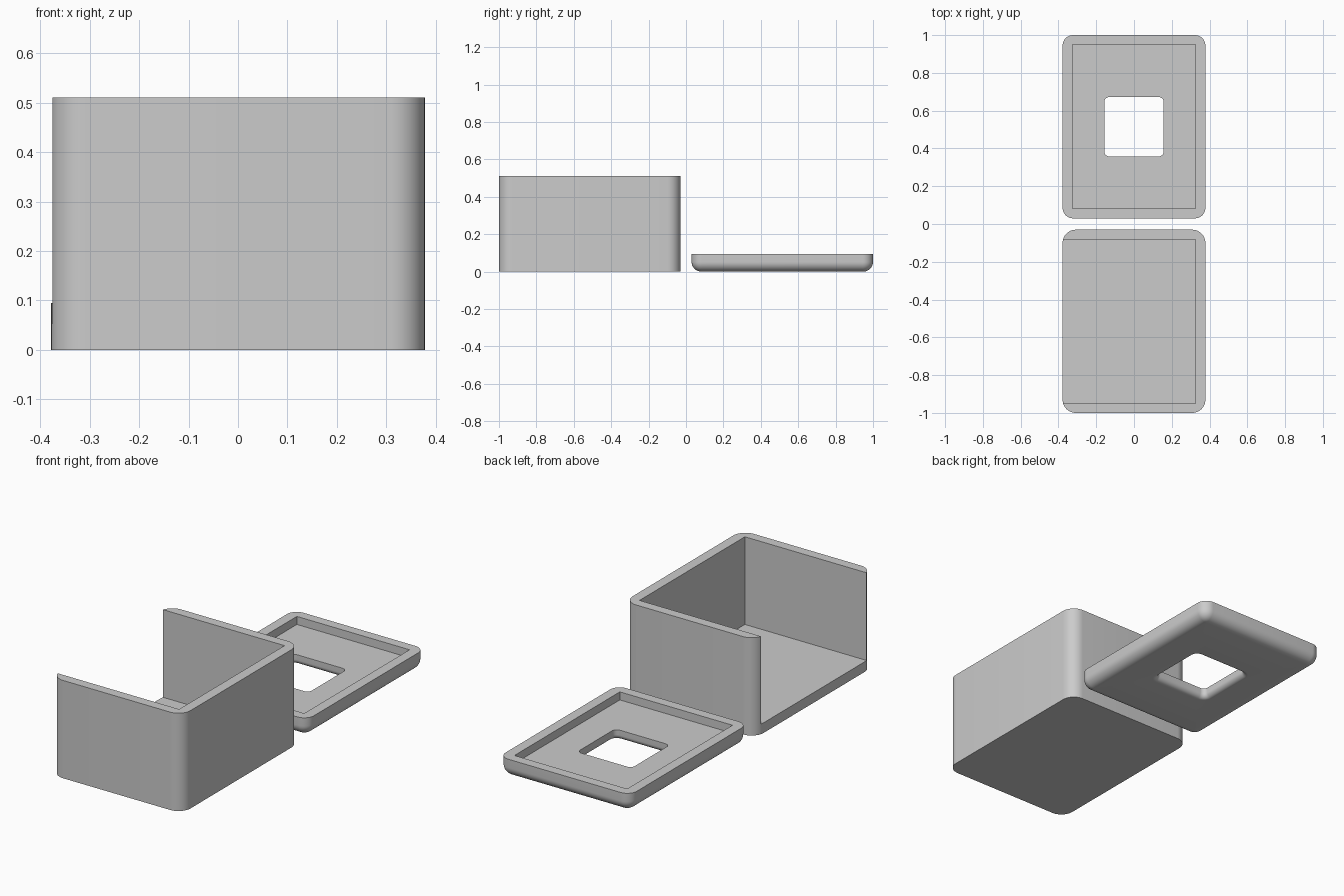
import bpy, bmesh, math
from mathutils import Vector

if "Cube" in bpy.data.objects:
    bpy.data.objects.remove(bpy.data.objects["Cube"])

grey = bpy.data.materials.new("plain_grey")
grey.use_nodes = True
grey.diffuse_color = (0.6, 0.6, 0.6, 1)
grey.node_tree.nodes["Principled BSDF"].inputs["Base Color"].default_value = (0.6, 0.6, 0.6, 1)

HALF_X, HALF_Y = 0.378, 0.485   # outer half size of box and lid
WALL = 0.053
HEIGHT = 0.51
LID_HEIGHT = 0.095
CENTRE = 0.515                  # distance of each part's centre from y = 0
STEPS = 10


def rounded_ring(hx, hy, r, z):
    """Points of a rounded rectangle, counter-clockwise."""
    pts = []
    for i, (sx, sy) in enumerate([(1, 1), (-1, 1), (-1, -1), (1, -1)]):
        for k in range(STEPS + 1):
            a = math.pi / 2 * (i + k / STEPS)
            pts.append(Vector((sx * (hx - r) + r * math.cos(a),
                               sy * (hy - r) + r * math.sin(a), z)))
    return pts


def loft(name, rings, y, closed):
    """Skin between rings; either join the last to the first or cap the ends."""
    bm = bmesh.new()
    loops = [[bm.verts.new(p) for p in ring] for ring in rings]
    n = len(loops[0])
    pairs = list(zip(loops, loops[1:]))
    if closed:
        pairs.append((loops[-1], loops[0]))
    else:
        bm.faces.new(loops[0])
        bm.faces.new(loops[-1])
    for a, b in pairs:
        for i in range(n):
            j = (i + 1) % n
            bm.faces.new((a[i], a[j], b[j], b[i]))
    bmesh.ops.remove_doubles(bm, verts=bm.verts, dist=1e-5)
    bmesh.ops.recalc_face_normals(bm, faces=bm.faces)
    mesh = bpy.data.meshes.new(name)
    bm.to_mesh(mesh)
    bm.free()
    mesh.materials.append(grey)
    obj = bpy.data.objects.new(name, mesh)
    obj.location.y = y
    bpy.context.collection.objects.link(obj)
    return obj


def select(obj):
    bpy.ops.object.select_all(action='DESELECT')
    obj.select_set(True)
    bpy.context.view_layer.objects.active = obj


# Box: rounded block, hollowed and left open at the top and the -x side
box = loft("box_body", [rounded_ring(HALF_X, HALF_Y, 0.07, z) for z in (0, HEIGHT)],
           -CENTRE, False)
bpy.ops.mesh.primitive_cube_add(size=1, location=(HALF_X - WALL - 0.5, -CENTRE, WALL + 0.5))
cutter = bpy.context.object
cutter.name = "box_cutter"
cutter.hide_render = True
cutter.scale = (1, 2 * (HALF_Y - WALL + 0.002), 1)
cut = box.modifiers.new("hollow", 'BOOLEAN')
cut.operation, cut.solver, cut.object = 'DIFFERENCE', 'EXACT', cutter
select(box)
bpy.ops.object.modifier_apply(modifier=cut.name)
bpy.data.objects.remove(cutter)

# Lid: tray with a rounded underside and a filleted square window
quarter = [math.pi / 2 * k / STEPS for k in range(STEPS + 1)]
R, HOLE, FILLET = 0.052, 0.157, 0.027
rings = []
for a in quarter:
    inset = R * (1 - math.sin(a))
    rings.append(rounded_ring(HALF_X - inset, HALF_Y - inset, 0.055 - inset,
                              R * (1 - math.cos(a))))
rings.append(rounded_ring(HALF_X, HALF_Y, 0.055, LID_HEIGHT))
for z in (LID_HEIGHT, WALL):
    rings.append(rounded_ring(HALF_X - WALL, HALF_Y - WALL + 0.002, 0, z))
rings.append(rounded_ring(HOLE, HOLE, 0.026, WALL))
for a in quarter:
    grow = FILLET * (1 - math.cos(a))
    rings.append(rounded_ring(HOLE + grow, HOLE + grow, 0.026 + grow,
                              FILLET * (1 - math.sin(a))))
lid = loft("lid_tray", rings, CENTRE, True)

for obj in (box, lid):
    select(obj)
    bpy.ops.object.shade_smooth_by_angle(angle=math.radians(30))
